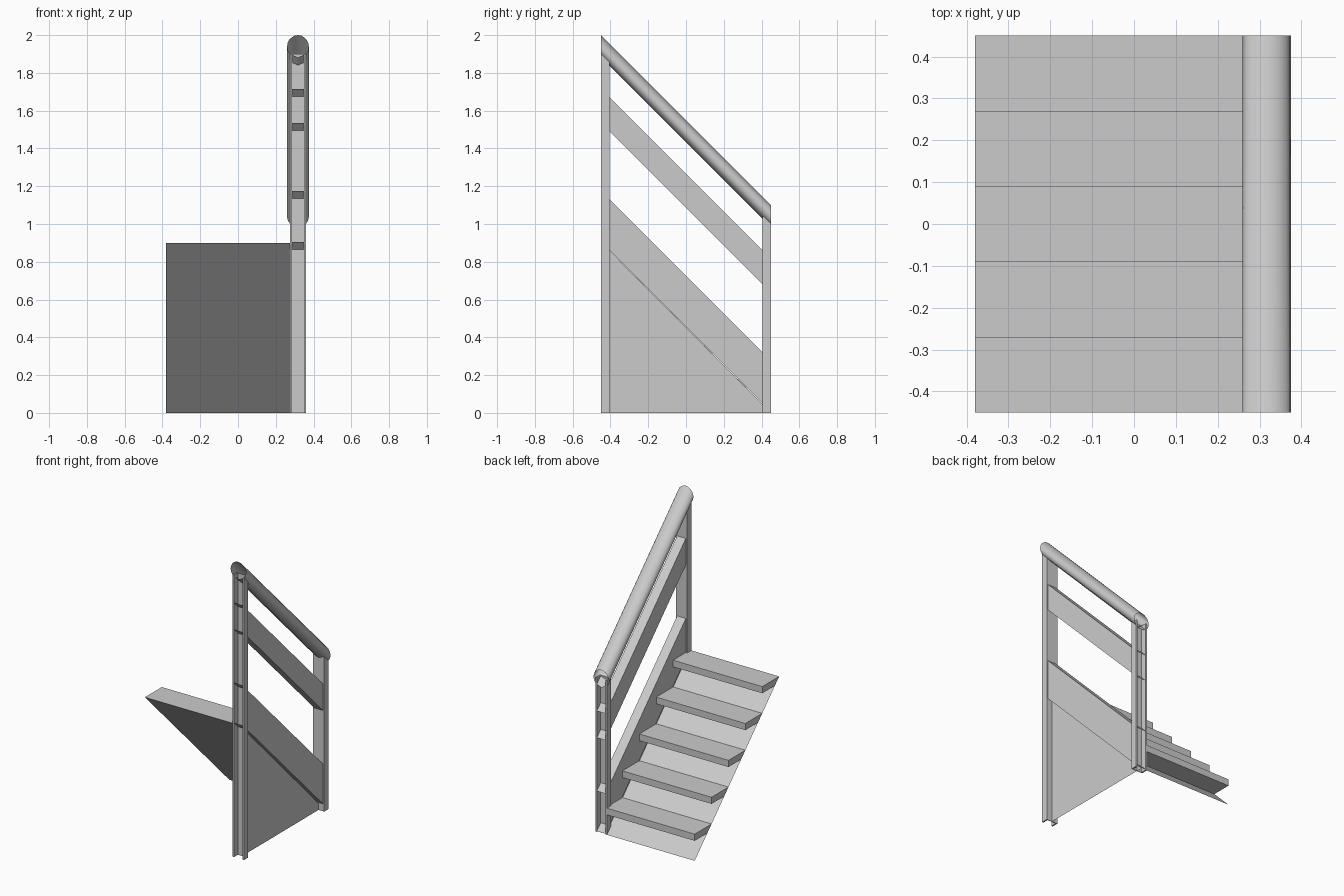
import bpy, math

cube = bpy.data.objects.get("Cube")
if cube:
    bpy.data.objects.remove(cube)

grey = bpy.data.materials.new("light_grey")
grey.use_nodes = True
colour = (0.6, 0.6, 0.6, 1)
grey.diffuse_color = colour
grey.node_tree.nodes["Principled BSDF"].inputs["Base Color"].default_value = colour

END = 0.45              # half length of the flight
WEB = 0.405             # inner face of the posts
RIGHT = -0.38           # open side of the stairs
IN, OUT = 0.285, 0.35   # sides of the sloping boards
MID = (IN + OUT) / 2


def make(name, verts, faces):
    mesh = bpy.data.meshes.new(name)
    mesh.from_pydata(verts, [], faces)
    mesh.materials.append(grey)
    obj = bpy.data.objects.new(name, mesh)
    bpy.context.collection.objects.link(obj)
    return obj


def sweep(name, start, end, caps=True, skip=()):
    """Join two matching outlines; skip leaves some sides open."""
    n = len(start)
    faces = [(i, (i + 1) % n, (i + 1) % n + n, i + n)
             for i in range(n) if i not in skip]
    if caps:
        faces += [tuple(reversed(range(n))), tuple(range(n, 2 * n))]
    return make(name, start + end, faces)


def across(name, outline, x0, x1, skip=()):
    """Extrude a side outline of (y, z) points across the width."""
    return sweep(name, [(x0, y, z) for y, z in outline],
                 [(x1, y, z) for y, z in outline], skip=skip)


# Sloping boards, hollow and open at both ends
def board(name, low, high):
    outline = [(-END, low + END), (END, low - END),
               (END, high - END), (-END, high + END)]
    across(name, outline, IN, OUT, skip=(1, 3))


board("middle_rail", 1.085, 1.265)
board("stringer", 0.455, 0.725)

# Channel posts, open towards the ends of the flight
for name, side, top in (("front_post", -1, 1.9), ("back_post", 1, 1.04)):
    a, b, t = IN - 0.01, OUT + 0.01, 0.01
    plan = [(a, END), (a, WEB), (b, WEB), (b, END),
            (b - t, END), (b - t, WEB + 0.004),
            (a + t, WEB + 0.004), (a + t, END)]
    sweep(name, [(x, side * y, 0) for x, y in plan],
          [(x, side * y, top) for x, y in plan])

# Rounded hollow handrail with upright cut ends
half = [(0, 0), (0.017, -0.003), (0.032, -0.011), (0.046, -0.024),
        (0.055, -0.042), (0.058, -0.062), (0.053, -0.082), (0.042, -0.1)]
section = half + [(0, -0.118)] + [(-x, z) for x, z in reversed(half[1:])]
rail = sweep("handrail", [(MID + x, -END, 2 + z) for x, z in section],
             [(MID + x, END, 1.1 + z) for x, z in section], caps=False)
bpy.ops.object.select_all(action='DESELECT')
rail.select_set(True)
bpy.context.view_layer.objects.active = rail
bpy.ops.object.shade_smooth_by_angle(angle=math.radians(40))

# Triangular side panel under the stringer
make("side_panel", [(MID, -WEB, 0), (MID, END, 0), (MID, -WEB, 0.86)], [(0, 1, 2)])

# Sloping sheet under the stairs
make("stair_back", [(RIGHT, -END, 0.9), (IN, -END, 0.9),
                    (IN, END, 0), (RIGHT, END, 0)], [(0, 1, 2, 3)])

# Treads, each tapering into the sloping sheet
STEP, THICK = 0.18, 0.045
for i in range(5):
    y, z = END - STEP * i, STEP * (i + 1)
    outline = [(y - STEP, z), (y - STEP + THICK, z - THICK), (y, z - THICK), (y, z)]
    across(f"tread_{i + 1}", outline, RIGHT, IN)

# Make the faces of the closed and tubular parts point outwards
import bmesh
for obj in bpy.context.collection.objects:
    if obj.type == 'MESH' and obj.name not in ("side_panel", "stair_back"):
        bm = bmesh.new()
        bm.from_mesh(obj.data)
        bmesh.ops.recalc_face_normals(bm, faces=bm.faces)
        bm.to_mesh(obj.data)
        bm.free()
